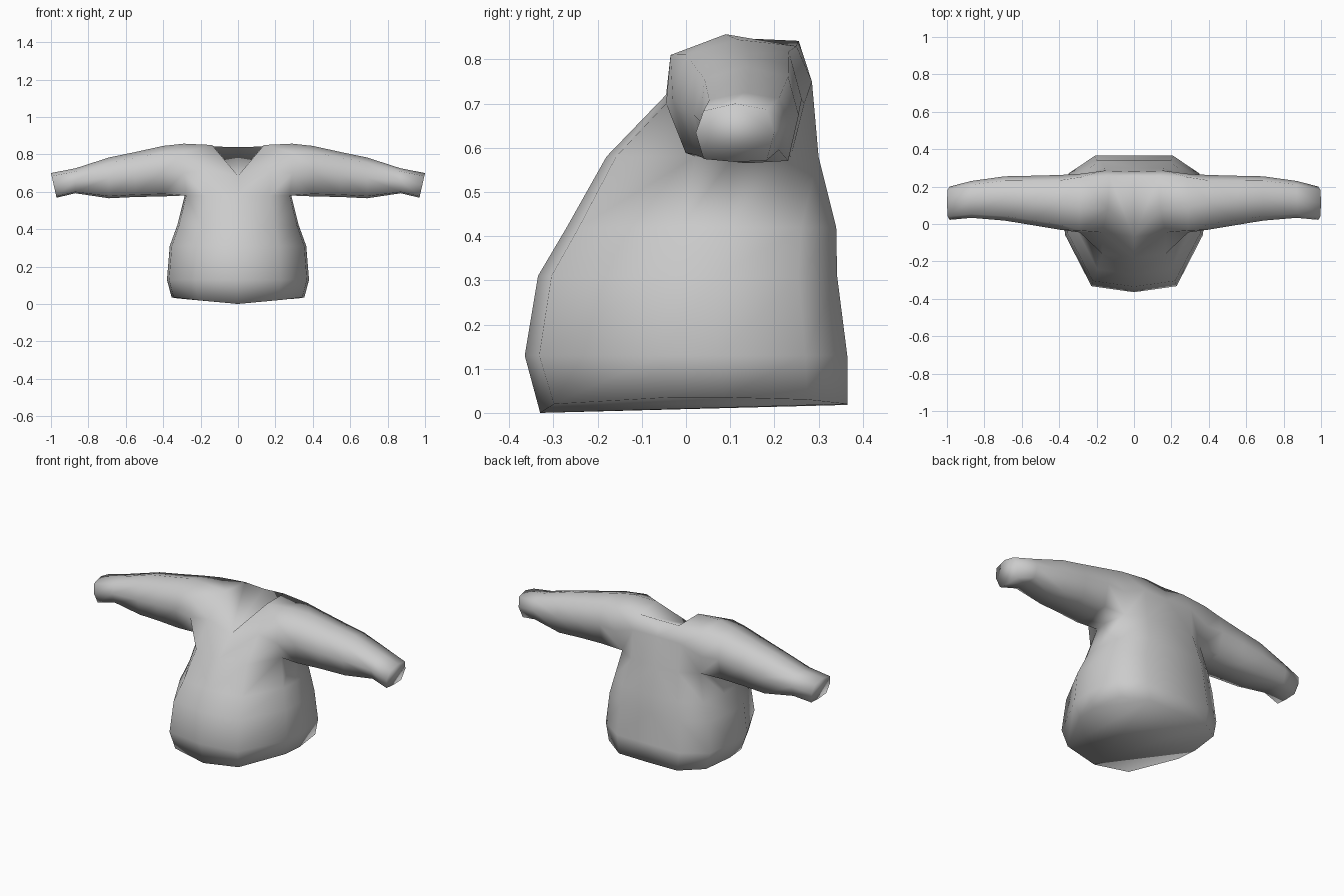
import bpy
import bmesh

cube = bpy.data.objects.get("Cube")
if cube:
    bpy.data.objects.remove(cube, do_unlink=True)

bm = bmesh.new()


def add(points):
    return [bm.verts.new(p) for p in points]


def face(*verts):
    bm.faces.new(verts)


# Torso: half rings from front centre round the side to back centre
outline = [(0, 0), (.6, .045), (.97, .42), (1, .6), (.92, .87), (.55, 1), (0, 1)]
# height, half width, front y, back y
levels = [(.02, .355, -.33, .365), (.13, .38, -.365, .365), (.31, .365, -.335, .342),
          (.42, .325, -.27, .34), (.58, .285, -.18, .30)]
rings = [add([(w * u, f + (b - f) * t, z) for u, t in outline]) for z, w, f, b in levels]

# Hem dips at the front centre and lifts at the sides
for i, z in enumerate([0, .02, .035, .035, .03, .02, .018]):
    rings[0][i].co.z = z

for low, high in zip(rings, rings[1:]):
    for i in range(len(outline) - 1):
        face(low[i], low[i + 1], high[i + 1], high[i])
face(*reversed(rings[0]))

# Chest, leaving the armhole open
pit = rings[-1]
tip, chest, arm_front, arm_back, blade, spine = add([
    (0, -.07, .685), (.17, -.045, .72), (.29, -.045, .70),
    (.29, .268, .70), (.16, .285, .75), (0, .28, .75)])
face(pit[0], pit[1], chest, tip)
face(pit[1], pit[2], arm_front, chest)
face(pit[4], pit[5], blade, arm_back)
face(pit[5], pit[6], spine, blade)

# Shoulder and V shaped neckline
neck, top_front, top, top_back, nape, nape_mid = add([
    (.14, .08, .85), (.29, -.035, .81), (.29, .09, .857),
    (.29, .25, .83), (.13, .255, .842), (0, .25, .838)])
face(tip, chest, neck)
face(chest, arm_front, top_front, neck)
face(neck, top_front, top)
face(neck, top, top_back, nape)
face(blade, nape, top_back, arm_back)
face(spine, nape_mid, nape, blade)
face(tip, neck, nape)
face(tip, nape, nape_mid)

# Sleeve: rings along x continuing from the armhole
section = [(-.8, -.9), (0, -1), (.8, -.95), (1, 0), (.8, .8), (0, 1), (-.8, .75), (-1, 0)]
# x, bottom z, top z, front y, back y
sleeve = [(.40, .575, .845, -.03, .262), (.55, .572, .812, -.005, .258),
          (.69, .565, .783, .018, .255), (.87, .592, .725, .033, .23),
          (.985, .568, .70, .022, .20)]
previous = [pit[2], pit[3], pit[4], arm_back, top_back, top, top_front, arm_front]
for x, bottom, upper, front, back in sleeve:
    ring = add([(x + (.015 * v if x > .9 else 0),
                 (front + back) / 2 + u * (back - front) / 2,
                 (bottom + upper) / 2 + v * (upper - bottom) / 2) for u, v in section])
    for i in range(len(ring)):
        j = (i + 1) % len(ring)
        face(previous[i], previous[j], ring[j], ring[i])
    previous = ring
face(*previous)

bmesh.ops.recalc_face_normals(bm, faces=bm.faces)
for f in bm.faces:
    f.smooth = True

mesh = bpy.data.meshes.new("sweater")
bm.to_mesh(mesh)
bm.free()
sweater = bpy.data.objects.new("sweater", mesh)
bpy.context.collection.objects.link(sweater)

# Opposite half
mirror = sweater.modifiers.new("mirror", "MIRROR")
mirror.use_clip = True
mirror.merge_threshold = .001

# Plain light grey cloth
cloth = bpy.data.materials.new("light grey cloth")
cloth.use_nodes = True
colour = (.6, .6, .6, 1)
cloth.diffuse_color = colour
bsdf = cloth.node_tree.nodes["Principled BSDF"]
bsdf.inputs["Base Color"].default_value = colour
bsdf.inputs["Roughness"].default_value = .9
mesh.materials.append(cloth)
